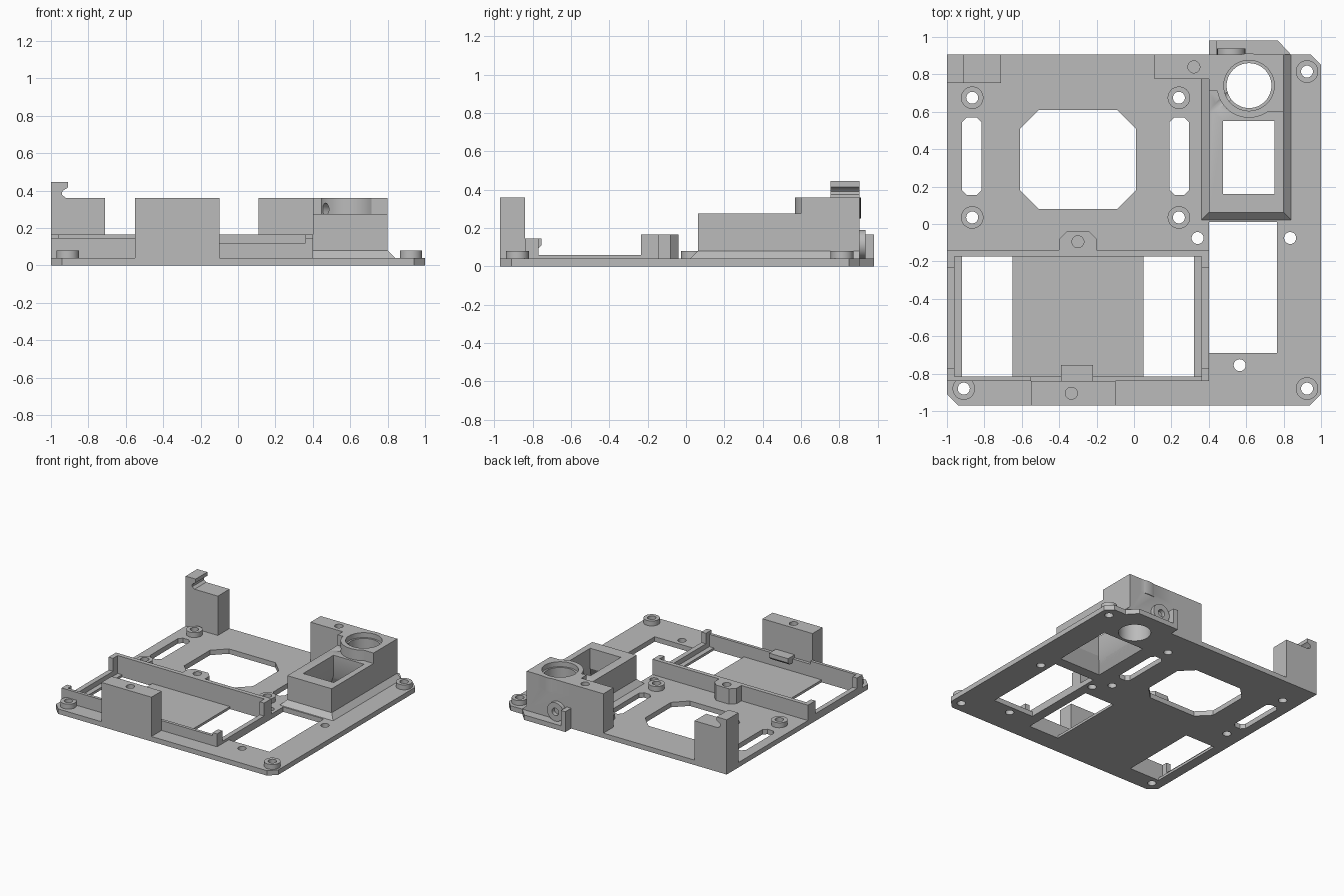
import bpy, bmesh, math
from mathutils import Vector

if "Cube" in bpy.data.objects:
    bpy.data.objects.remove(bpy.data.objects["Cube"])

grey = bpy.data.materials.new("plain grey")
grey.use_nodes = True
grey.diffuse_color = (0.5, 0.5, 0.5, 1)
grey.node_tree.nodes["Principled BSDF"].inputs["Base Color"].default_value = (0.5, 0.5, 0.5, 1)

PLATE = 0.04
parts, cutters = [], []


def finish(name, bm, cutter):
    bmesh.ops.recalc_face_normals(bm, faces=bm.faces)
    mesh = bpy.data.meshes.new(name)
    bm.to_mesh(mesh)
    bm.free()
    ob = bpy.data.objects.new(name, mesh)
    bpy.context.collection.objects.link(ob)
    ob.hide_render = cutter
    (cutters if cutter else parts).append(ob)
    return ob


def loft(name, lower, upper, cutter=False):
    """Closed solid between two matching loops of 3D points."""
    bm = bmesh.new()
    a = [bm.verts.new(p) for p in lower]
    b = [bm.verts.new(p) for p in upper]
    bm.faces.new(a[::-1])
    bm.faces.new(b)
    for i in range(len(a)):
        j = (i + 1) % len(a)
        bm.faces.new((a[i], a[j], b[j], b[i]))
    return finish(name, bm, cutter)


def rect(x0, x1, y0, y1, c=0):
    """Rectangle outline with optional chamfered corners."""
    if not c:
        return [(x0, y0), (x1, y0), (x1, y1), (x0, y1)]
    return [(x0 + c, y0), (x1 - c, y0), (x1, y0 + c), (x1, y1 - c),
            (x1 - c, y1), (x0 + c, y1), (x0, y1 - c), (x0, y0 + c)]


def prism(name, outline, z0, z1, cutter=False, top=None):
    return loft(name, [(x, y, z0) for x, y in outline],
                [(x, y, z1) for x, y in top or outline], cutter)


def box(name, x0, x1, y0, y1, z0, z1, cutter=False):
    return prism(name, rect(x0, x1, y0, y1), z0, z1, cutter)


def cylinder(name, start, end, r, cutter=False, n=48):
    start, end = Vector(start), Vector(end)
    turn = (end - start).to_track_quat('Z', 'Y')
    ring = [turn @ Vector((r * math.cos(math.tau * i / n), r * math.sin(math.tau * i / n), 0))
            for i in range(n)]
    return loft(name, [start + p for p in ring], [end + p for p in ring], cutter)


def drill(x, y, z0, z1, r=0.032):
    return cylinder("drill", (x, y, z0), (x, y, z1), r, True)


def combine(target, tools, operation='DIFFERENCE'):
    bpy.context.view_layer.objects.active = target
    for tool in tools:
        mod = target.modifiers.new("combine", 'BOOLEAN')
        mod.operation, mod.solver, mod.object = operation, 'EXACT', tool
        bpy.ops.object.modifier_apply(modifier=mod.name)


# Base plate with its rear tab
plate = prism("base_plate", [
    (-0.94, -0.97), (0.94, -0.97), (1, -0.91), (1, 0.85), (0.945, 0.905), (0.84, 0.905),
    (0.77, 0.98), (0.4, 0.98), (0.4, 0.905), (-1, 0.905), (-1, -0.91)], 0, PLATE)

# Plate openings
openings = [
    prism("octagon_opening", rect(-0.61, 0.01, 0.08, 0.61, 0.1), -0.1, 0.1, True),
    prism("left_slot", rect(-0.92, -0.815, 0.155, 0.57, 0.027), -0.1, 0.1, True),
    prism("right_slot", rect(0.19, 0.295, 0.155, 0.57, 0.027), -0.1, 0.1, True),
    box("side_opening", 0.4, 0.765, -0.69, 0.01, -0.1, 0.1, True),
    box("tray_recess", -0.96, 0.36, -0.815, -0.175, 0.02, 0.1, True),
    box("left_window", -0.92, -0.65, -0.815, -0.175, -0.1, 0.1, True),
    box("right_window", 0.05, 0.32, -0.815, -0.175, -0.1, 0.1, True)]
openings += [drill(x, y, -0.1, 0.1) for x, y in ((0.34, -0.075), (0.835, -0.075), (0.565, -0.755))]
combine(plate, openings)

# Screw standoffs, drilled through the plate
for x, y in ((-0.91, -0.88), (0.925, -0.88), (0.925, 0.815), (-0.865, 0.675),
             (0.24, 0.675), (-0.865, 0.035), (0.24, 0.035)):
    standoff = cylinder("standoff", (x, y, PLATE), (x, y, 0.08), 0.06)
    hole = drill(x, y, -0.1, 0.2)
    combine(standoff, [hole])
    combine(plate, [hole])

# Tray walls, side rails and corner posts
box("tray_rear_wall", -1, 0.4, -0.175, -0.14, PLATE, 0.165)
box("tray_front_wall_left", -1, -0.55, -0.84, -0.815, PLATE, 0.145)
box("tray_front_wall_right", -0.55, 0.4, -0.84, -0.815, PLATE, 0.12)
for x in (-1, 0.36):
    box("tray_rail", x, x + 0.04, -0.815, -0.175, PLATE, 0.06)
    box("tray_front_post", x, x + 0.04, -0.84, -0.77, PLATE, 0.145)
    box("tray_rear_post", x, x + 0.04, -0.235, -0.14, PLATE, 0.165)

# Snap clip on the front wall
clip = [(-0.845, 0.145), (-0.755, 0.145), (-0.755, 0.11), (-0.775, 0.09), (-0.845, 0.09)]
loft("tray_clip", [(-0.39, y, z) for y, z in clip], [(-0.22, y, z) for y, z in clip])

# Screw boss behind the rear wall
boss = prism("rear_wall_boss", [(-0.4, -0.14), (-0.2, -0.14), (-0.2, -0.08), (-0.24, -0.04),
                                (-0.36, -0.04), (-0.4, -0.08)], PLATE, 0.165)
combine(boss, [drill(-0.3, -0.095, 0.06, 0.3)])

# Tall mounting blocks
front_block = box("front_block", -0.55, -0.1, -0.97, -0.84, PLATE, 0.36)
combine(front_block, [drill(-0.335, -0.905, 0.2, 0.5)])
rear_block = box("rear_block", 0.11, 0.4, 0.775, 0.905, PLATE, 0.36)
combine(rear_block, [drill(0.32, 0.84, 0.2, 0.5)])

# Corner block with a hooked lip
hook = [(-1, PLATE), (-0.71, PLATE), (-0.71, 0.36), (-0.92, 0.36), (-0.94, 0.375),
        (-0.942, 0.39), (-0.935, 0.4), (-0.91, 0.415), (-0.91, 0.445), (-1, 0.445)]
loft("hooked_block", [(x, 0.755, z) for x, z in hook], [(x, 0.905, z) for x, z in hook])

# Sensor housing: sloped foot, low box and raised round socket
foot = prism("housing_foot", rect(0.36, 0.84, 0.022, 0.905), PLATE, 0.08,
             top=rect(0.4, 0.8, 0.062, 0.905))
body = box("housing_body", 0.4, 0.8, 0.062, 0.905, PLATE, 0.275)
raised = [box("raised_side", 0.6, 0.8, 0.6, 0.905, 0.25, 0.36, True),
          box("raised_back", 0.4, 0.7, 0.71, 0.905, 0.25, 0.36, True),
          cylinder("raised_ring", (0.615, 0.74, 0.25), (0.615, 0.74, 0.36), 0.172, True)]
combine(body, raised, 'UNION')
bores = [
    drill(0.615, 0.74, -0.1, 0.5, 0.12),
    drill(0.615, 0.74, 0.32, 0.5, 0.135),
    box("well", 0.475, 0.75, 0.16, 0.55, -0.1, 0.5, True),
    prism("funnel", rect(0.41, 0.79, 0.09, 0.6), -0.01, 0.11, True,
          top=rect(0.475, 0.75, 0.16, 0.55))]
for part in (foot, body, plate):
    combine(part, bores)
combine(body, [cylinder("wire_hole", (0.38, 0.58, 0.31), (0.56, 0.73, 0.29), 0.032, True)])

# Rear cable eyelet and its stop
eyelet = cylinder("rear_eyelet", (0.52, 0.88, 0.115), (0.52, 0.937, 0.115), 0.075)
combine(eyelet, [cylinder("eyelet_hole", (0.52, 0.8, 0.115), (0.52, 1.1, 0.115), 0.03, True)])
box("rear_stop", 0.4, 0.44, 0.905, 0.98, PLATE, 0.165)

# Remove the cutters, then colour and shade every part
for tool in cutters:
    bpy.data.objects.remove(tool)
bpy.ops.object.select_all(action='DESELECT')
for part in parts:
    part.data.materials.clear()
    part.data.materials.append(grey)
    part.select_set(True)
bpy.context.view_layer.objects.active = plate
bpy.ops.object.shade_smooth_by_angle(angle=math.radians(30))
